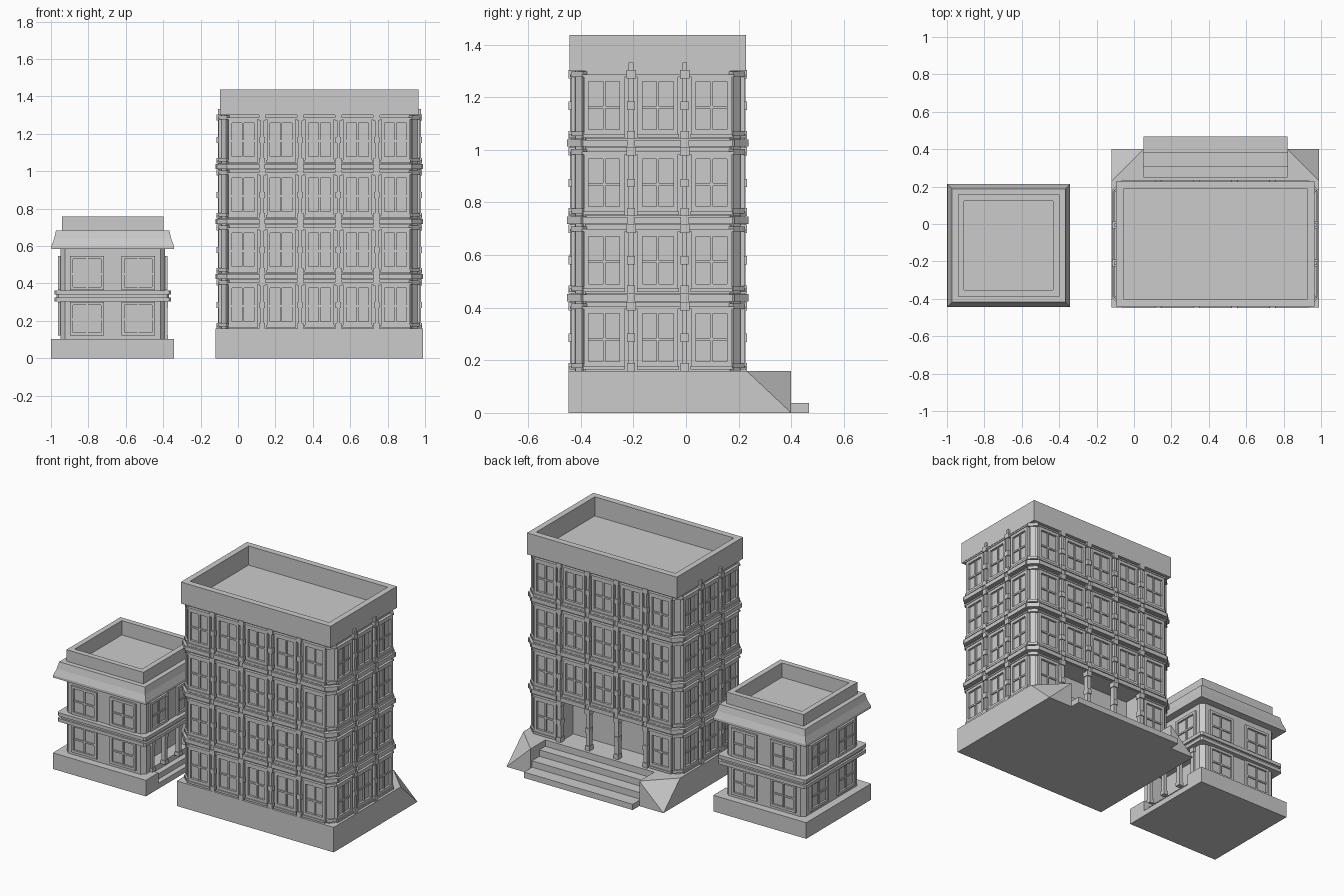
import bpy, bmesh
from math import pi, atan2, sqrt
from mathutils import Matrix, Vector

if "Cube" in bpy.data.objects:
    bpy.data.objects.remove(bpy.data.objects["Cube"])


def finish(bm, name):
    bmesh.ops.recalc_face_normals(bm, faces=bm.faces)
    me = bpy.data.meshes.new(name)
    bm.to_mesh(me)
    bm.free()
    ob = bpy.data.objects.new(name, me)
    bpy.context.collection.objects.link(ob)
    return ob


def box(bm, x0, x1, y0, y1, z0, z1, mat=Matrix()):
    m = mat @ Matrix.Translation(((x0 + x1) / 2, (y0 + y1) / 2, (z0 + z1) / 2)) \
        @ Matrix.Diagonal((x1 - x0, y1 - y0, z1 - z0, 1))
    bmesh.ops.create_cube(bm, size=1, matrix=m)


def prism(bm, pts, z0, z1):
    f = bm.faces.new([bm.verts.new((x, y, z0)) for x, y in pts])
    r = bmesh.ops.extrude_face_region(bm, geom=[f])
    for v in r['geom']:
        if isinstance(v, bmesh.types.BMVert):
            v.co.z = z1
    bm.faces.new(list(reversed([v for v in f.verts]))) if not f.is_valid else None


def octagon(cx, cy, hx, hy, c):
    pts = []
    for sx, sy in ((1, 1), (-1, 1), (-1, -1), (1, -1)):
        pair = [(cx + sx * hx, cy + sy * (hy - c)), (cx + sx * (hx - c), cy + sy * hy)]
        pts += pair if sx * sy > 0 else pair[::-1]
    return pts


def rings(bm, cx, cy, prof):
    """Stack rectangular rings (half x, half y, z) and close both ends."""
    loops = [[bm.verts.new((cx + sx * hx, cy + sy * hy, z))
              for sx, sy in ((1, 1), (-1, 1), (-1, -1), (1, -1))] for hx, hy, z in prof]
    for a, b in zip(loops, loops[1:]):
        for i in range(4):
            j = (i + 1) % 4
            bm.faces.new((a[i], a[j], b[j], b[i]))
    bm.faces.new(loops[0][::-1])
    bm.faces.new(loops[-1])


def face_mat(cx, cy, dist, angle):
    """Local x points out of the facade, local y runs along it."""
    return Matrix.Translation((cx, cy, 0)) @ Matrix.Rotation(angle, 4, 'Z') \
        @ Matrix.Translation((dist, 0, 0))


def window(bm, mat, u, z0, z1, w, t, d):
    a, b = u - w / 2, u + w / 2
    for r in ((a, a + t, z0, z1), (b - t, b, z0, z1),
              (a + t, b - t, z0, z0 + t), (a + t, b - t, z1 - t, z1)):
        box(bm, -.01, d, r[0], r[1], r[2], r[3], mat)
    zm = z0 + (z1 - z0) * .47
    box(bm, -.01, d * .6, u - .005, u + .005, z0 + t, z1 - t, mat)
    box(bm, -.01, d * .55, a + t, b - t, zm - .005, zm + .005, mat)


# ---------------- tall building ----------------
CX, CY, HX, HY, CH = .435, -.107, .525, .315, .04
PITCH, FLOOR, Z0 = .204, .294, .16

bm = bmesh.new()
box(bm, -.12, .99, -.447, .23, 0, Z0)
finish(bm, "tall_base")

# walls: ground floor has a recessed porch at the back
bm = bmesh.new()
prism(bm, octagon(CX, CY, HX, HY, CH), .42, 1.31)
top = CY + HY
pts = octagon(CX, CY, HX, HY, CH)
pts[2:2] = [(.735, top), (.735, .09), (.135, .09), (.135, top)]
prism(bm, pts, Z0 - .01, .42)
finish(bm, "tall_walls")

# parapet with sunken roof
bm = bmesh.new()
rings(bm, CX, CY, [(.53, .335, 1.30), (.53, .335, 1.437), (.492, .295, 1.437), (.492, .295, 1.315)])
finish(bm, "tall_parapet")

win, pil, band = bmesh.new(), bmesh.new(), bmesh.new()
for k, (n, d, half) in enumerate(((3, HX, HY), (5, HY, HX), (3, HX, HY), (5, HY, HX))):
    m = face_mat(CX, CY, d, k * pi / 2)
    for f in range(4):
        zf = Z0 + f * FLOOR
        porch = k == 1 and f == 0
        for i in range(n):
            u = (i - (n - 1) / 2) * PITCH
            if not (porch and 0 < i < n - 1):
                window(win, m, u, zf + .018, zf + .235, .154, .018, .014)
                box(win, -.01, .018, u - .085, u + .085, zf + .235, zf + .245, m)
                box(win, -.01, .02, u - .08, u + .08, zf + .005, zf + .018, m)
        # slim pillars with collars
        for i in range(n - 1):
            u = (i - (n - 2) / 2) * PITCH
            w = .013 if porch else .009
            box(pil, -.012, .018, u - w, u + w, zf, zf + .29, m)
            for za, zb, w in ((0, .03, .016), (.11, .142, .015), (.23, .262, .018)):
                box(pil, -.016, .024, u - w, u + w, zf + za, zf + zb, m)
        # storey bands
        if f:
            box(band, -.01, .016, CH - half, half - CH, zf - .034, zf + .002, m)
            for i in range(n):
                u = (i - (n - 1) / 2) * PITCH
                box(band, -.01, .028, u - .088, u + .088, zf - .03, zf - .004, m)
finish(win, "tall_window_frames")
finish(pil, "tall_pillars")
finish(band, "tall_storey_bands")

# chamfered corner posts and ledges
bm = bmesh.new()
for sx in (-1, 1):
    for sy in (-1, 1):
        m = face_mat(CX + sx * (HX - CH / 2), CY + sy * (HY - CH / 2), 0, atan2(sy, sx))
        for f in range(4):
            zf = Z0 + f * FLOOR
            box(bm, -.01, .008, -.018, .018, zf, zf + .29, m)
            box(bm, -.01, .018, -.032, .032, zf + .235, zf + .255, m)
            box(bm, -.01, .018, -.03, .03, zf + .01, zf + .028, m)
            if f:
                box(bm, -.02, .028, -.042, .042, zf - .03, zf - .002, m)
finish(bm, "tall_corner_posts")

# back stairs
bm = bmesh.new()
for i, y in enumerate((.467, .385, .31, .25)):
    box(bm, .05, .82, .2, y, 0, (.037, .078, .119, .16)[i])
finish(bm, "tall_stairs")

# faceted stair cheeks
bm = bmesh.new()
for xi, xo in ((.05, -.12), (.82, .99)):
    vs = [bm.verts.new(p) for p in (
        (xi, .23, 0), (xo, .23, 0), (xo, .40, 0), (xi, .40, 0),
        (xi, .23, Z0), (xo, .23, Z0), (xi, .40, Z0))]
    for f in ((0, 1, 2, 3), (4, 5, 6), (5, 2, 6), (6, 2, 3), (5, 1, 2), (0, 1, 5, 4), (0, 4, 6, 3)):
        bm.faces.new([vs[i] for i in f])
finish(bm, "tall_stair_cheeks")

# ---------------- small building ----------------
SX, SY, SH, SC = -.67, -.115, .28, .025
RY = .2  # half width of the porch

# base notched for the steps on the right side
bm = bmesh.new()
prism(bm, [(-1, -.443), (-.342, -.443), (-.342, SY - RY), (-.5, SY - RY),
           (-.5, SY + RY), (-.342, SY + RY), (-.342, .213), (-1, .213)], 0, .103)
finish(bm, "small_base")
bm = bmesh.new()
for x, z in ((-.342, .035), (-.375, .069), (-.41, .103)):
    box(bm, -.51, x, SY - RY, SY + RY, 0, z)
finish(bm, "small_steps")

bm = bmesh.new()
prism(bm, octagon(SX, SY, SH, SH, SC), .31, .6)
xr = SX + SH
pts = octagon(SX, SY, SH, SH, SC)
pts += [(xr, SY - RY), (-.49, SY - RY), (-.49, SY + RY), (xr, SY + RY)]
prism(bm, pts, .09, .31)
finish(bm, "small_walls")

win = bmesh.new()
for k in range(4):
    m = face_mat(SX, SY, SH, k * pi / 2)
    for f, (za, zb) in enumerate(((.122, .302), (.365, .547))):
        for u in (-.137, .137):
            if k or f:
                window(win, m, u, za, zb, .18, .016, .012)
    if k == 0:
        # porch pillars
        for u in (-RY, -.07, .07, RY):
            box(win, -.012, .012, u - .012, u + .012, .1, .31, m)
            box(win, -.016, .016, u - .017, u + .017, .27, .3, m)
            box(win, -.016, .016, u - .017, u + .017, .1, .125, m)
finish(win, "small_windows_and_porch")

# double middle band
bm = bmesh.new()
for h, za, zb in ((.312, .34, .362), (.3, .325, .34), (.312, .304, .325)):
    prism(bm, octagon(SX, SY, h, h, .01), za, zb)
finish(bm, "small_storey_band")

# eaves and parapet with sunken roof
bm = bmesh.new()
rings(bm, SX, SY, [(s, s, z) for s, z in (
    (.27, .585), (.328, .585), (.328, .6), (.313, .64), (.303, .683), (.272, .683),
    (.272, .757), (.238, .757), (.238, .665))])
finish(bm, "small_eaves_and_parapet")
